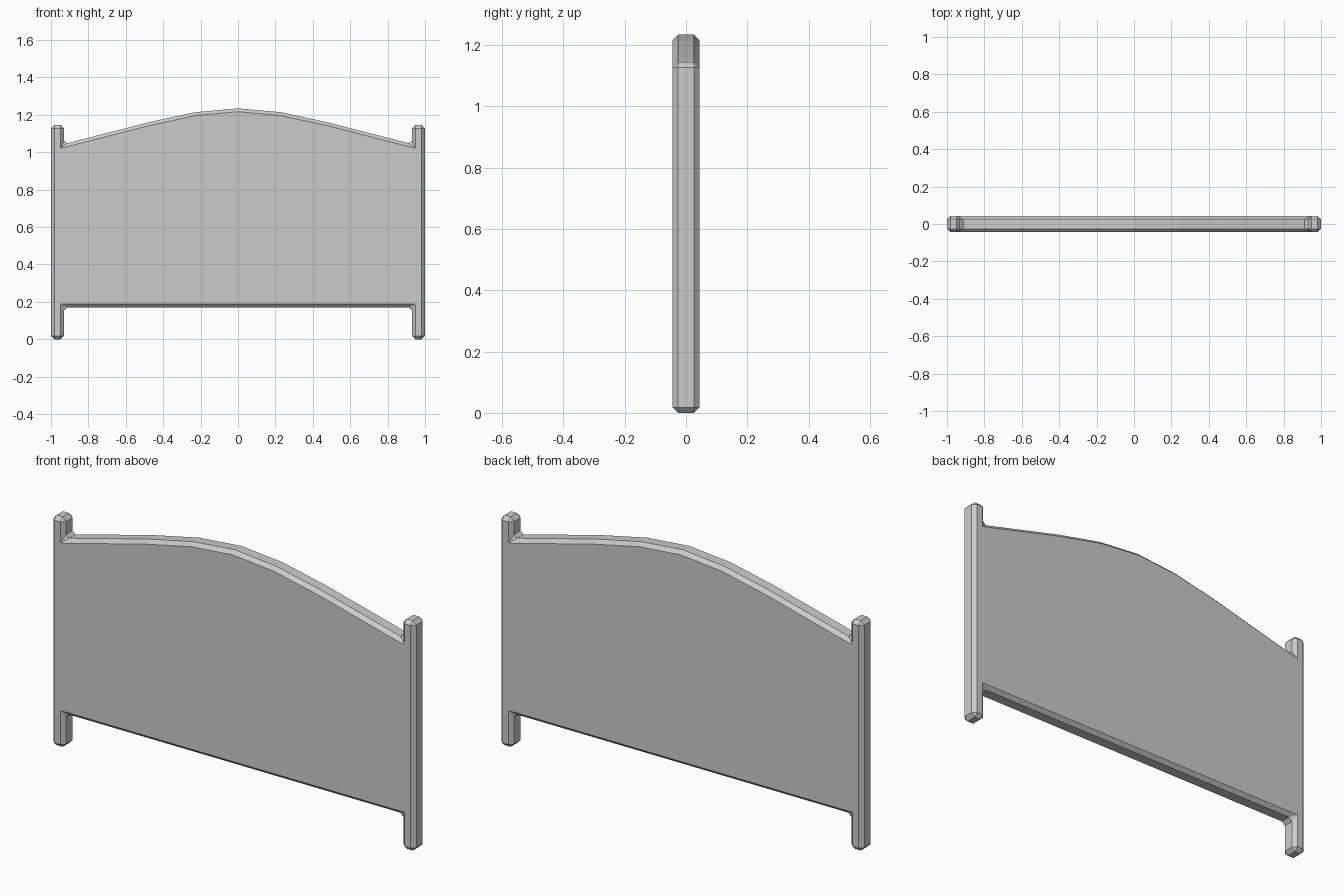
import bpy, bmesh

if "Cube" in bpy.data.objects:
    bpy.data.objects.remove(bpy.data.objects["Cube"])

# Right half of the outline (x, z), from top centre down to the bottom edge
half = [(0.23, 1.214), (0.48, 1.16), (0.93, 1.044),
        (0.93, 1.145), (1.0, 1.145), (1.0, 0.0), (0.93, 0.0), (0.93, 0.17)]
outline = [(0, 1.235)] + half + [(-x, z) for x, z in reversed(half)]
depth = 0.0435

# Headboard: curved panel and end posts as one thick slab
bm = bmesh.new()
front = [bm.verts.new((x, -depth, z)) for x, z in outline]
back = [bm.verts.new((x, depth, z)) for x, z in outline]
bm.faces.new(front)
bm.faces.new(list(reversed(back)))
n = len(outline)
for i in range(n):
    j = (i + 1) % n
    bm.faces.new((front[i], front[j], back[j], back[i]))
bmesh.ops.recalc_face_normals(bm, faces=bm.faces)
mesh = bpy.data.meshes.new("headboard")
bm.to_mesh(mesh)
bm.free()
board = bpy.data.objects.new("headboard", mesh)
bpy.context.collection.objects.link(board)

# Single-cut chamfer on all sharp edges, leaving the gentle top bends alone
bevel = board.modifiers.new("chamfer", 'BEVEL')
bevel.width = 0.018
bevel.segments = 1
bevel.limit_method = 'ANGLE'
bevel.angle_limit = 0.52
